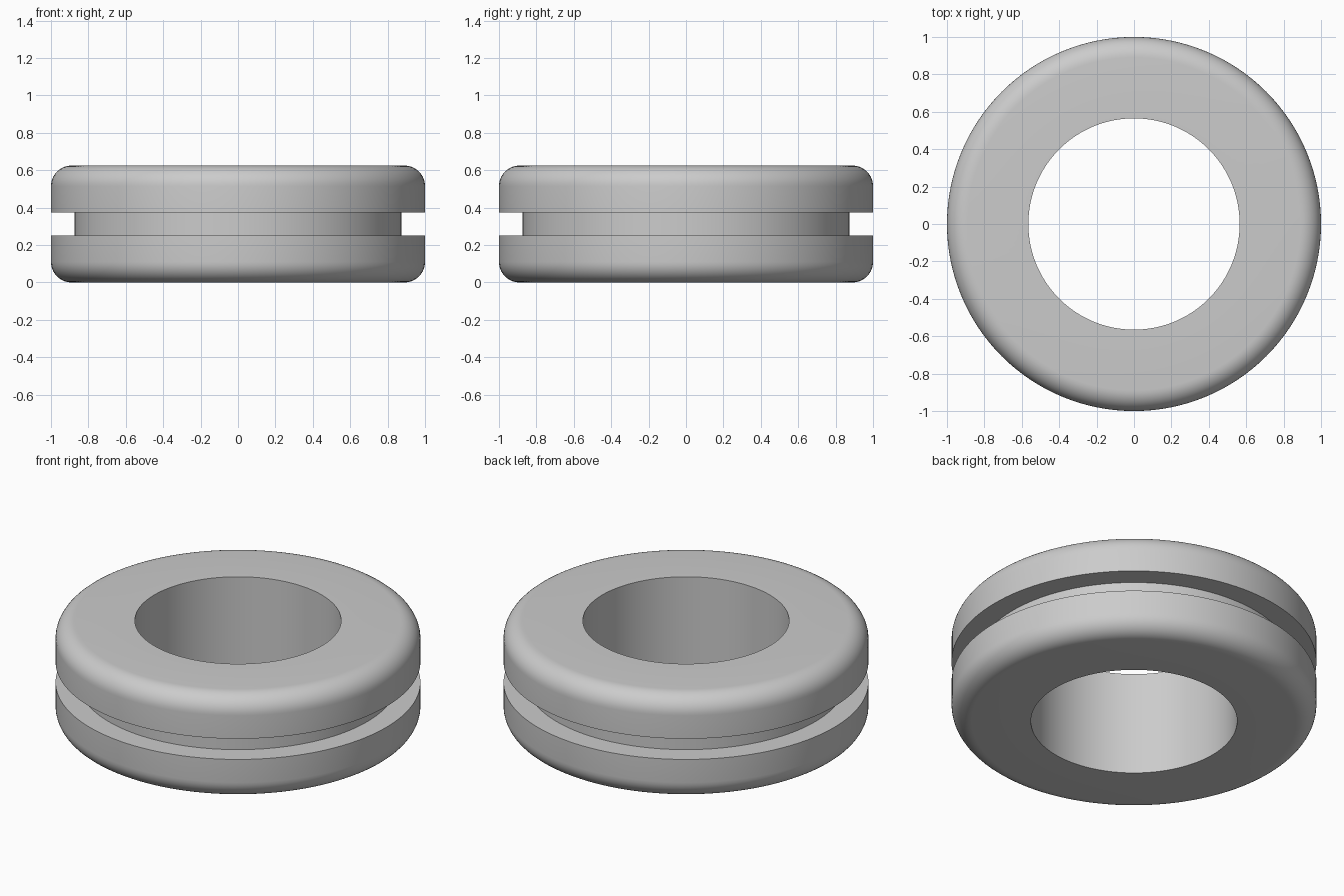
import bpy, bmesh, math

cube = bpy.data.objects.get("Cube")
if cube:
    bpy.data.objects.remove(cube, do_unlink=True)

HEIGHT, OUTER, HOLE = 0.625, 1.0, 0.565
GROOVE_RADIUS, GROOVE_HALF = 0.873, 0.0625
FILLET, ARC_STEPS, SIDES = 0.11, 10, 128

# Grey rubber
rubber = bpy.data.materials.new("grey_rubber")
rubber.use_nodes = True
grey = (0.6, 0.6, 0.6, 1.0)
rubber.diffuse_color = grey
shader = next(n for n in rubber.node_tree.nodes if n.type == 'BSDF_PRINCIPLED')
shader.inputs["Base Color"].default_value = grey
shader.inputs["Roughness"].default_value = 0.6

# Lower half of the cross-section: hole edge, rounded rim, groove wall
mid = HEIGHT / 2
lower = [(HOLE, 0)]
for i in range(ARC_STEPS + 1):
    a = math.pi / 2 * i / ARC_STEPS
    lower.append((OUTER - FILLET + FILLET * math.sin(a), FILLET - FILLET * math.cos(a)))
lower += [(OUTER, mid - GROOVE_HALF), (GROOVE_RADIUS, mid - GROOVE_HALF)]

# Upper half mirrors the lower half
profile = lower + [(r, HEIGHT - z) for r, z in reversed(lower)]

# Revolve the closed cross-section into rings of faces
bm = bmesh.new()
rings = []
for s in range(SIDES):
    a = 2 * math.pi * s / SIDES
    rings.append([bm.verts.new((r * math.cos(a), r * math.sin(a), z)) for r, z in profile])
count = len(profile)
for s in range(SIDES):
    here, there = rings[s], rings[(s + 1) % SIDES]
    for i in range(count):
        j = (i + 1) % count
        bm.faces.new((here[i], there[i], there[j], here[j]))
bmesh.ops.recalc_face_normals(bm, faces=bm.faces)

mesh = bpy.data.meshes.new("grommet_ring")
bm.to_mesh(mesh)
bm.free()
mesh.materials.append(rubber)
ring = bpy.data.objects.new("grommet_ring", mesh)
bpy.context.collection.objects.link(ring)

# Smooth rim and walls, crisp hole and groove edges
bpy.ops.object.select_all(action='DESELECT')
ring.select_set(True)
bpy.context.view_layer.objects.active = ring
bpy.ops.object.shade_smooth_by_angle(angle=math.radians(30))
